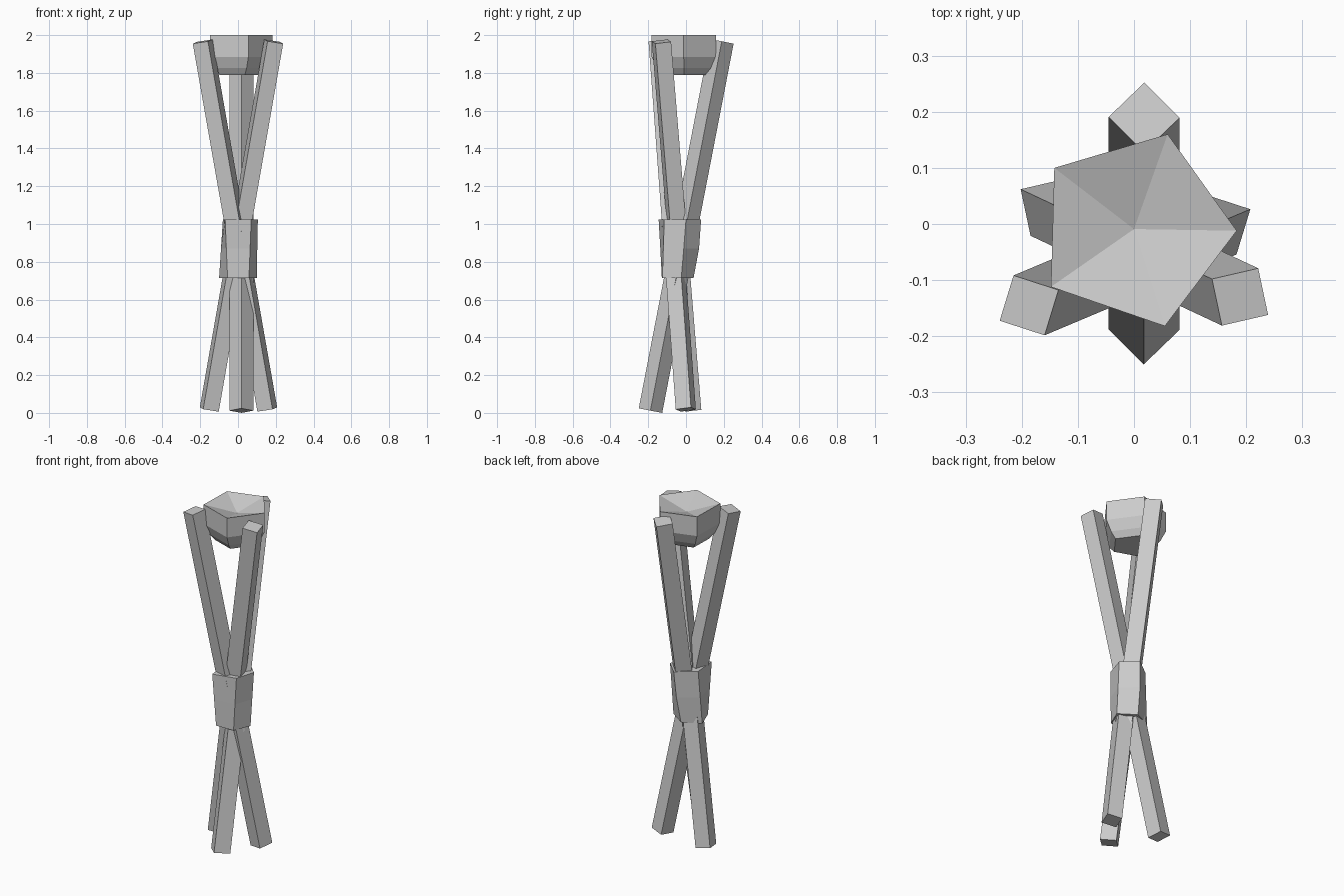
import bpy, bmesh
import math
from mathutils import Vector

if "Cube" in bpy.data.objects:
    bpy.data.objects.remove(bpy.data.objects["Cube"])

grey = bpy.data.materials.new("plain grey")
grey.diffuse_color = (0.6, 0.6, 0.6, 1)
grey.use_nodes = True
grey.node_tree.nodes["Principled BSDF"].inputs["Base Color"].default_value = grey.diffuse_color


def loft(name, rings, top_centre=None):
    """Skin rings of equal length from bottom to top; cap flat or with a centre point."""
    bm = bmesh.new()
    loops = [[bm.verts.new(p) for p in ring] for ring in rings]
    n = len(loops[0])
    for low, high in zip(loops, loops[1:]):
        for i in range(n):
            j = (i + 1) % n
            bm.faces.new((low[i], low[j], high[j], high[i]))
    bm.faces.new(loops[0][::-1])
    if top_centre:
        c = bm.verts.new(top_centre)
        for i in range(n):
            bm.faces.new((loops[-1][i], loops[-1][(i + 1) % n], c))
    else:
        bm.faces.new(loops[-1])
    bmesh.ops.recalc_face_normals(bm, faces=bm.faces)
    mesh = bpy.data.meshes.new(name)
    bm.to_mesh(mesh)
    bm.free()
    mesh.materials.append(grey)
    obj = bpy.data.objects.new(name, mesh)
    bpy.context.collection.objects.link(obj)
    return obj


def pole(name, foot, tip, side, turn):
    """Square bar with ends cut square to its axis."""
    foot, tip = Vector(foot), Vector(tip)
    axis = (tip - foot).normalized()
    a = math.radians(turn)
    u = Vector((math.cos(a), math.sin(a), 0))
    u = (u - axis * u.dot(axis)).normalized()
    v = axis.cross(u)
    h = side / 2
    corners = [u * h + v * h, -u * h + v * h, -u * h - v * h, u * h - v * h]
    return loft(name, [[end + c for c in corners] for end in (foot, tip)])


# Three crossed poles
pole("back_leaning_pole", (0.018, -0.188, 0.012), (0.018, 0.19, 1.967), 0.0895, 45)
pole("left_leaning_pole", (0.155, -0.001, 0.018), (-0.187, -0.145, 1.966), 0.085, -17)
pole("right_leaning_pole", (-0.152, 0.03, 0.018), (0.189, -0.13, 1.966), 0.0855, 12)

# Five-sided wrap where the poles cross
wrap_low = [(0.058, -0.125), (0.10, -0.025), (0.005, 0.04), (-0.10, -0.01), (-0.055, -0.128)]
wrap_mid = [(0.064, -0.12), (0.102, -0.012), (0.015, 0.069), (-0.09, -0.005), (-0.062, -0.136)]
wrap_top = [(0.07, -0.115), (0.105, 0.0), (0.025, 0.08), (-0.08, 0.0), (-0.068, -0.145)]
loft("binding_wrap", [[(x, y, z) for x, y in ring] for ring, z in
                      ((wrap_low, 0.715), (wrap_mid, 0.87), (wrap_top, 1.025))])

# Five-sided bowl with a shallow hollow
rim = [(0.183, -0.012), (0.06, 0.16), (-0.142, 0.10), (-0.148, -0.112), (0.055, -0.182)]
cx, cy = 0.0, -0.009
profile = [(0.66, 1.79), (0.83, 1.825), (1.0, 1.885), (1.0, 2.0)]
loft("bowl", [[(cx + (x - cx) * s, cy + (y - cy) * s, z) for x, y in rim] for s, z in profile],
     top_centre=(cx, cy, 1.95))
